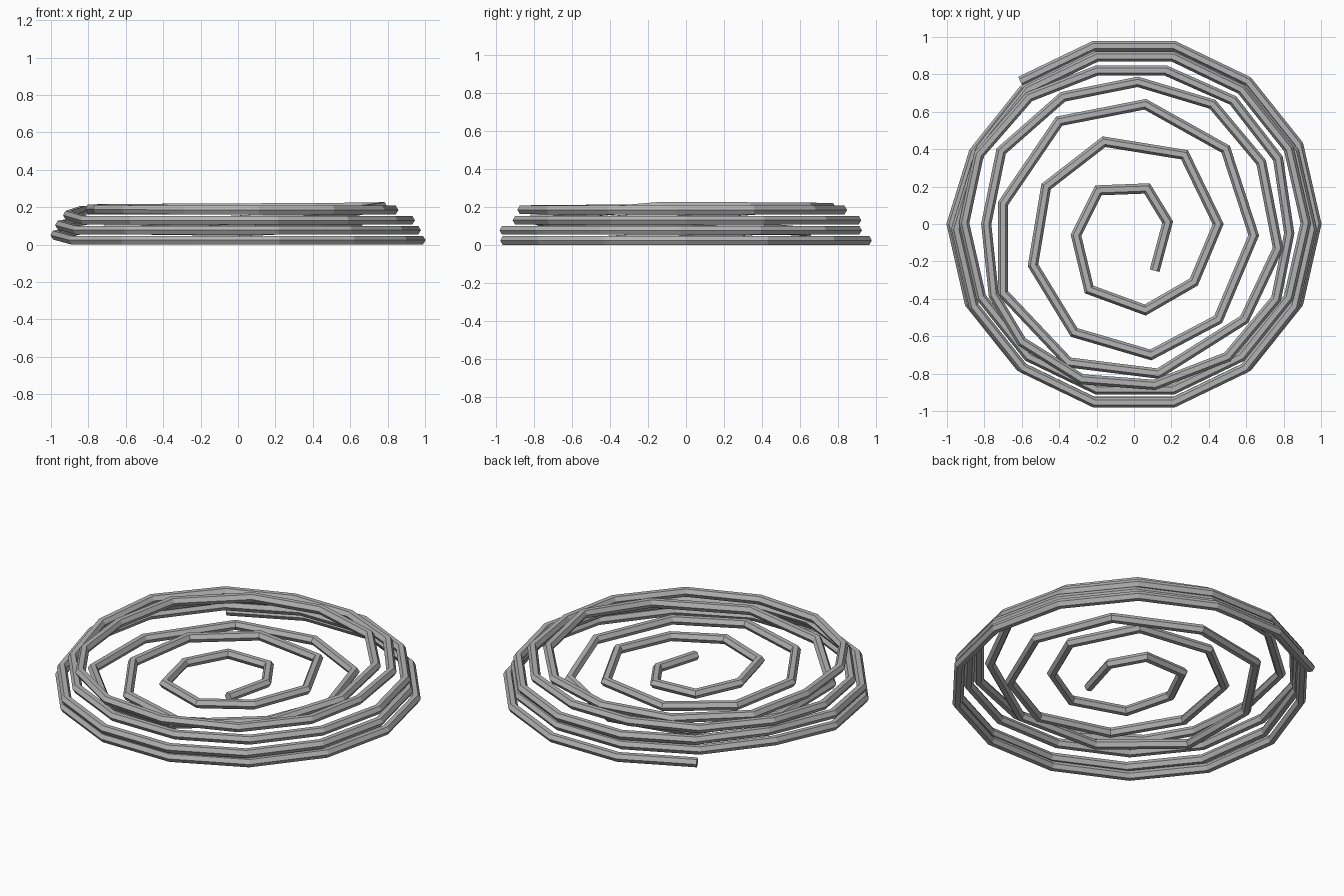
import bpy
import bmesh
from math import cos, sin, radians
from mathutils import Vector

cube = bpy.data.objects.get("Cube")
if cube:
    bpy.data.objects.remove(cube, do_unlink=True)

ROPE_RADIUS = 0.027
SIDES = 6
RING_STEPS = 14

# Corners of the loose inner spiral, in hundredths, from the centre outwards
inner_corners = [
    (11, -25), (18, 1), (7, 19), (-19, 18), (-31, -6), (-24, -35), (6, -46),
    (32, -31), (45, 0), (27, 37), (-16, 44), (-47, 20), (-54, -22),
    (-32, -58), (9, -70), (45, -51), (64, -6), (49, 40), (6, 64), (-40, 55),
    (-70, 11), (-70, -37), (-35, -74), (13, -80), (59, -51), (77, -13),
    (68, 33), (42, 64), (2, 76), (-38, 68), (-71, 39), (-79, 0),
    (-75, -38), (-60, -63), (-28, -83), (11, -86), (50, -71), (76, -40),
    (83, -5), (77, 35), (53, 66), (17, 82), (-20, 82), (-56, 68), (-83, 37),
]
# Height of the spiral at a few corner numbers
height_keys = [(0, .085), (8, .125), (13, .105), (16, .11), (18, .07),
               (21, .085), (23, .14), (25, .203), (29, .195), (34, .185),
               (44, .183)]


def height_at(index):
    for (a, low), (b, high) in zip(height_keys, height_keys[1:]):
        if index <= b:
            return low + (high - low) * (index - a) / (b - a)
    return height_keys[-1][1]


def spiral_path():
    return [Vector((x / 100, y / 100, height_at(i)))
            for i, (x, y) in enumerate(inner_corners)]


def stacked_ring(radius, centre, z, last_step):
    """One level turn of rope that starts with a small step down on the left."""
    points = []
    for step in range(RING_STEPS // 2, last_step + 1):
        angle = radians(360 * step / RING_STEPS)
        drop = 0.027 if step == RING_STEPS // 2 else 0
        points.append(Vector((centre[0] + radius * cos(angle),
                              centre[1] + radius * sin(angle), z + drop)))
    return points


def side_vector(direction):
    return Vector((direction.y, -direction.x, 0)).normalized()


def sweep_rope(name, path, material):
    """Sweep a flat-topped polygon along the path with mitred corners."""
    bm = bmesh.new()
    rings = []
    for i, point in enumerate(path):
        before = side_vector(point - path[i - 1]) if i else None
        after = side_vector(path[i + 1] - point) if i + 1 < len(path) else before
        before = before or after
        side = (before + after).normalized()
        side /= max(side.dot(before), 0.5)
        ring = []
        for k in range(SIDES):
            angle = radians(360 * k / SIDES)
            offset = side * cos(angle) + Vector((0, 0, sin(angle)))
            ring.append(bm.verts.new(point + offset * ROPE_RADIUS))
        rings.append(ring)
    for first, second in zip(rings, rings[1:]):
        for k in range(SIDES):
            n = (k + 1) % SIDES
            bm.faces.new((first[k], first[n], second[n], second[k]))
    bm.faces.new(rings[0])
    bm.faces.new(rings[-1])
    bmesh.ops.recalc_face_normals(bm, faces=bm.faces)
    mesh = bpy.data.meshes.new(name)
    bm.to_mesh(mesh)
    bm.free()
    mesh.materials.append(material)
    obj = bpy.data.objects.new(name, mesh)
    bpy.context.collection.objects.link(obj)
    return obj


# Single grey material
grey = bpy.data.materials.new("rope_grey")
grey.use_nodes = True
colour = (0.45, 0.45, 0.45, 1)
grey.diffuse_color = colour
for node in grey.node_tree.nodes:
    if node.type == 'BSDF_PRINCIPLED':
        node.inputs["Base Color"].default_value = colour

# Inner spiral, then three stacked turns going down to the free end
path = spiral_path()
path += stacked_ring(0.913, (0.005, 0.005), 0.130, 20)
path += stacked_ring(0.950, (0, -0.028), 0.077, 20)
path += stacked_ring(0.975, (0, 0), 0.0235, 19)
sweep_rope("coiled_rope", path, grey)
